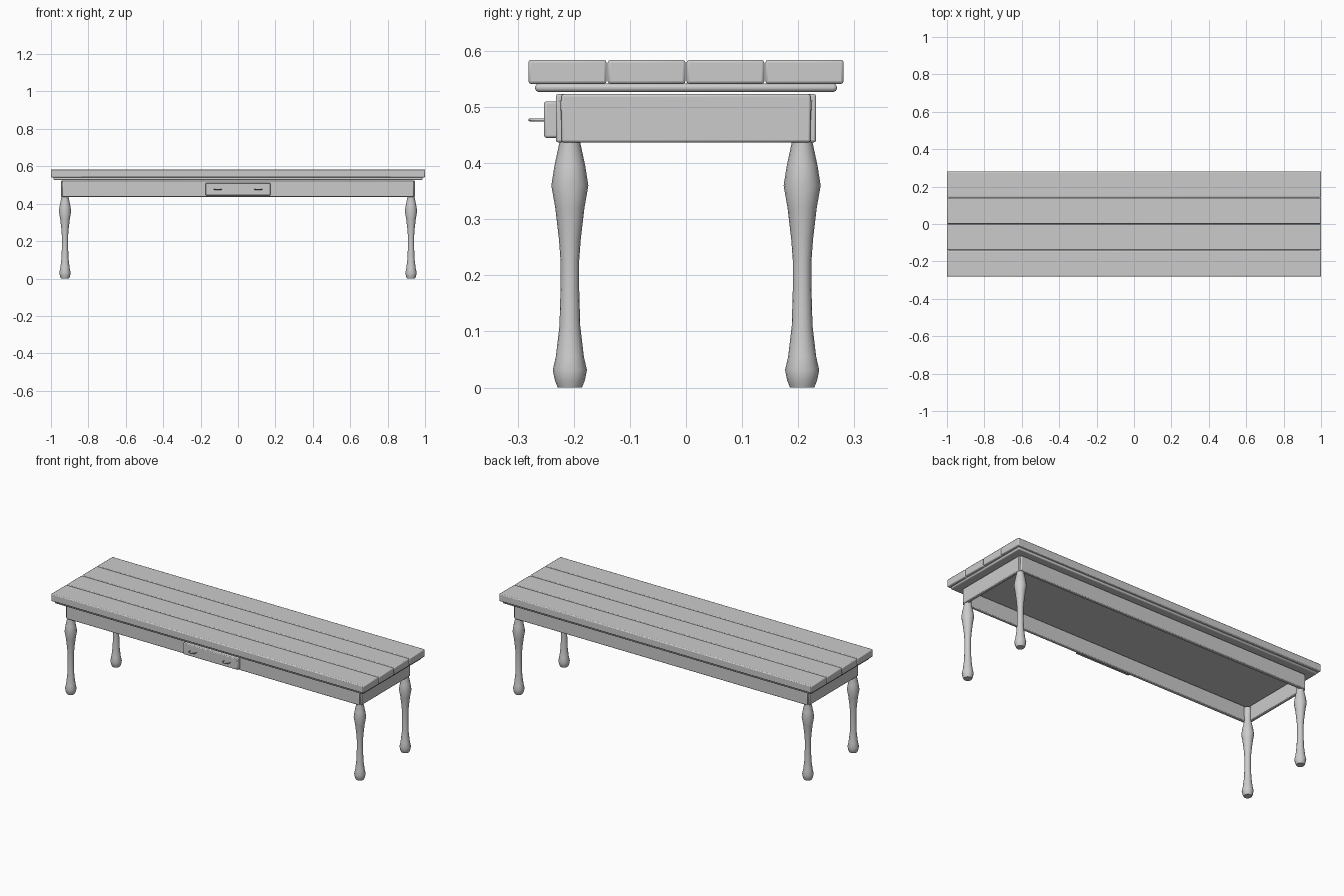
import bpy, bmesh, math

if "Cube" in bpy.data.objects:
    bpy.data.objects.remove(bpy.data.objects["Cube"])


def finish(obj, angle=35):
    bpy.ops.object.select_all(action='DESELECT')
    obj.select_set(True)
    bpy.context.view_layer.objects.active = obj
    bpy.ops.object.shade_smooth_by_angle(angle=math.radians(angle))


def mesh_object(name, bm):
    bmesh.ops.recalc_face_normals(bm, faces=bm.faces)
    me = bpy.data.meshes.new(name)
    bm.to_mesh(me)
    bm.free()
    obj = bpy.data.objects.new(name, me)
    bpy.context.collection.objects.link(obj)
    return obj


def box(name, lo, hi, bevel=0.004):
    bm = bmesh.new()
    bmesh.ops.create_cube(bm, size=1)
    for v in bm.verts:
        v.co = [(a + b) / 2 + c * (b - a) for a, b, c in zip(lo, hi, v.co)]
    obj = mesh_object(name, bm)
    mod = obj.modifiers.new("bevel", 'BEVEL')
    mod.width = bevel
    mod.segments = 2
    finish(obj)
    return obj


def turned(name, profile, x, y, sides=16):
    bm = bmesh.new()
    rings = []
    for r, z in profile:
        rings.append([bm.verts.new((x + r * math.cos(2 * math.pi * i / sides),
                                    y + r * math.sin(2 * math.pi * i / sides), z))
                      for i in range(sides)])
    for a, b in zip(rings, rings[1:]):
        for i in range(sides):
            j = (i + 1) % sides
            bm.faces.new((a[i], a[j], b[j], b[i]))
    bm.faces.new(rings[0])
    bm.faces.new(rings[-1])
    obj = mesh_object(name, bm)
    finish(obj, 40)
    return obj


# Four top planks with narrow grooves between them
W = 0.562 / 4
for i in range(4):
    y0 = -0.281 + i * W
    box(f"top_plank_{i + 1}", (-1, y0 + (0.001 if i else 0), 0.541),
        (1, y0 + W - (0.001 if i < 3 else 0), 0.584), 0.005)

# Board under the planks
box("under_board", (-0.987, -0.269, 0.527), (0.987, 0.269, 0.5415), 0.006)

# Apron frame
for s, name in ((-1, "front_apron"), (1, "back_apron")):
    ys = sorted((s * 0.232, s * 0.212))
    box(name, (-0.938, ys[0], 0.437), (0.938, ys[1], 0.523))
for s, name in ((-1, "left_apron"), (1, "right_apron")):
    xs = sorted((s * 0.947, s * 0.927))
    box(name, (xs[0], -0.222, 0.437), (xs[1], 0.222, 0.523))

# Turned legs
leg_profile = [(0.0215, 0), (0.0265, 0.012), (0.0305, 0.031), (0.025, 0.055),
               (0.0185, 0.11), (0.0165, 0.18), (0.0165, 0.225), (0.0195, 0.265),
               (0.026, 0.32), (0.033, 0.36), (0.0275, 0.395), (0.0185, 0.437),
               (0.022, 0.512)]
for sx, xn in ((-1, "left"), (1, "right")):
    for sy, yn in ((-1, "front"), (1, "back")):
        turned(f"{yn}_{xn}_leg", leg_profile, sx * 0.925, sy * 0.207)

# Drawer front
box("drawer_front", (-0.174, -0.253, 0.445), (0.174, -0.228, 0.51))

# Bowed drawer pulls
for s, name in ((-1, "left_handle"), (1, "right_handle")):
    cu = bpy.data.curves.new(name, 'CURVE')
    cu.dimensions = '3D'
    cu.bevel_depth = 0.0025
    cu.bevel_resolution = 2
    cu.use_fill_caps = True
    sp = cu.splines.new('POLY')
    n = 10
    sp.points.add(n)
    for i in range(n + 1):
        a = math.pi * i / n
        sp.points[i].co = (s * 0.108 - 0.020 * math.cos(a),
                           -0.252 - 0.0265 * math.sin(a) ** 0.7, 0.477, 1)
    obj = bpy.data.objects.new(name, cu)
    bpy.context.collection.objects.link(obj)
